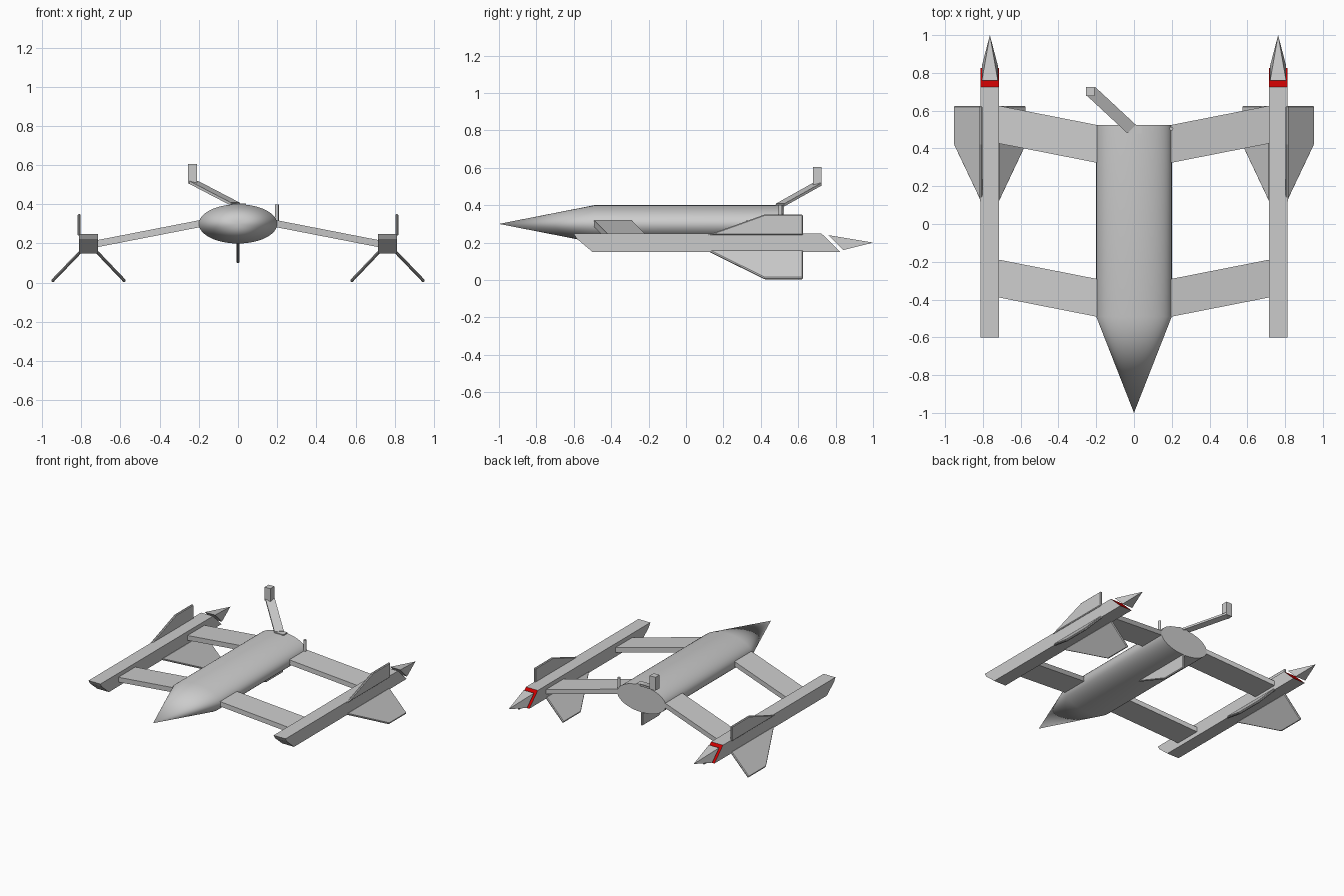
import bpy, bmesh, math
from mathutils import Vector

if "Cube" in bpy.data.objects:
    bpy.data.objects.remove(bpy.data.objects["Cube"])


def material(name, rgb):
    m = bpy.data.materials.new(name)
    m.diffuse_color = (*rgb, 1)
    m.use_nodes = True
    m.node_tree.nodes["Principled BSDF"].inputs["Base Color"].default_value = m.diffuse_color
    return m


GREY = material("hull_grey", (0.6, 0.6, 0.6))
RED = material("exhaust_red", (0.6, 0.0, 0.0))


def loft(name, sections, smooth=False):
    """Skin a list of equal-length rings (a one-point ring makes a tip)."""
    bm = bmesh.new()
    rings = [[bm.verts.new(p) for p in s] for s in sections]
    for a, b in zip(rings, rings[1:]):
        n = len(a)
        for i in range(n):
            j = (i + 1) % n
            if len(b) == 1:
                bm.faces.new((a[i], a[j], b[0]))
            else:
                bm.faces.new((a[i], a[j], b[j], b[i]))
    for r in (rings[0], rings[-1]):
        if len(r) > 2:
            bm.faces.new(r)
    bmesh.ops.recalc_face_normals(bm, faces=bm.faces)
    me = bpy.data.meshes.new(name)
    bm.to_mesh(me)
    bm.free()
    me.materials.append(GREY)
    ob = bpy.data.objects.new(name, me)
    bpy.context.collection.objects.link(ob)
    if smooth:
        bpy.ops.object.select_all(action='DESELECT')
        ob.select_set(True)
        bpy.context.view_layer.objects.active = ob
        bpy.ops.object.shade_smooth_by_angle(angle=math.radians(35))
    return ob


def mirror_x(ob):
    ob.modifiers.new("mirror", 'MIRROR').use_mirror_merge = False


def box(name, x0, x1, y0, y1, z0, z1):
    return loft(name, [[(x0, y0, z), (x1, y0, z), (x1, y1, z), (x0, y1, z)]
                       for z in (z0, z1)])


def fin(name, root, tip, y_root, y_tip, y_end, thick=0.016):
    """Swept fin plate between two (x, z) points."""
    r, t = Vector((root[0], 0, root[1])), Vector((tip[0], 0, tip[1]))
    side = (t - r).cross(Vector((0, 1, 0))).normalized() * thick / 2
    outline = [r + Vector((0, y_root, 0)), t + Vector((0, y_tip, 0)),
               t + Vector((0, y_end, 0)), r + Vector((0, y_end, 0))]
    ob = loft(name, [[p - side for p in outline], [p + side for p in outline]])
    bev = ob.modifiers.new("bevel", 'BEVEL')
    bev.width = 0.005
    bev.segments = 1
    return ob


# Fuselage with pointed nose
def oval(y):
    return [(0.2 * math.cos(a), y, 0.3 + 0.1 * math.sin(a))
            for a in (math.tau * i / 48 for i in range(48))]


loft("fuselage", [oval(0.525), oval(-0.49), [(0, -1, 0.3)]], smooth=True)

# Swept slab wings, front and rear pairs
for name, y in (("front_wing", -0.49), ("rear_wing", 0.325)):
    secs = []
    for x, dy, z in ((0.15, -0.01, 0.31), (0.73, 0.104, 0.197)):
        secs.append([(x, y + dy, z - 0.018), (x, y + dy + 0.2, z - 0.018),
                     (x, y + dy + 0.2, z + 0.018), (x, y + dy, z + 0.018)])
    mirror_x(loft(name, secs))

# Side pods with slanted ends; rear end face is red
CX, H = 0.763, 0.049
side = [(-0.6, 0.248), (-0.585, 0.222), (-0.5, 0.15), (0.825, 0.15), (0.725, 0.248)]
pod = loft("pod", [[(x, y, z) for y, z in side] for x in (CX - H, CX + H)])
pod.data.materials.append(RED)
for p in pod.data.polygons:
    if p.normal.y > 0.5:
        p.material_index = 1
mirror_x(pod)

# Pointed tail cone behind each pod
h = 0.042
tail = loft("pod_tail", [[(CX - h, 0.76, 0.24), (CX + h, 0.76, 0.24),
                          (CX + h, 0.84, 0.16), (CX - h, 0.84, 0.16)],
                         [(CX, 1.0, 0.2)]])
mirror_x(tail)

# Pod fins: one upright, two splayed downward
for name, root, tip in (("upper_fin", (0.811, 0.24), (0.811, 0.35)),
                        ("outer_fin", (0.805, 0.157), (0.95, 0.006)),
                        ("inner_fin", (0.72, 0.157), (0.576, 0.006))):
    mirror_x(fin(name, root, tip, 0.115, 0.42, 0.625))

# Belly fin
fin("belly_fin", (0, 0.21), (0, 0.1), 0.03, 0.33, 0.525)

# Mast on the tail: foot, slanted arm, sensor block
box("mast_foot", -0.03, 0.04, 0.478, 0.525, 0.35, 0.405)
loft("mast_arm", [
    [(-0.035, 0.48, 0.393), (0.01, 0.525, 0.393),
     (0.01, 0.525, 0.408), (-0.035, 0.48, 0.408)],
    [(-0.25, 0.68, 0.505), (-0.205, 0.725, 0.505),
     (-0.205, 0.725, 0.52), (-0.25, 0.68, 0.52)]])
box("mast_sensor", -0.255, -0.208, 0.678, 0.725, 0.505, 0.605)

# Short rod antenna
loft("rod_antenna", [[(0.198 + 0.01 * math.cos(a), 0.505 + 0.01 * math.sin(a), z)
                      for a in (math.tau * i / 12 for i in range(12))]
                     for z in (0.29, 0.4)], smooth=True)
